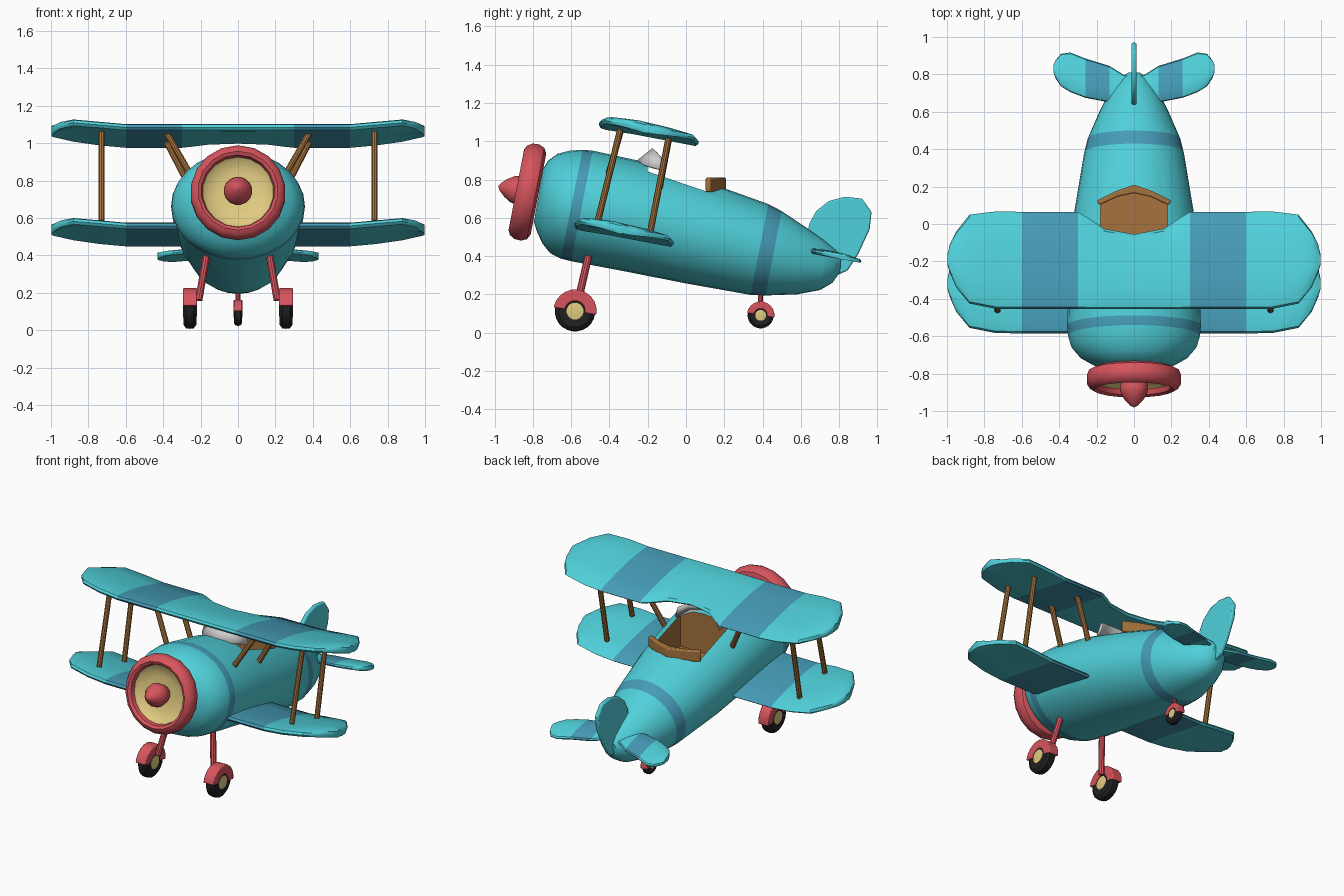
import bpy, bmesh, math
from mathutils import Vector

if "Cube" in bpy.data.objects:
    bpy.data.objects.remove(bpy.data.objects["Cube"])

def material(name, rgb):
    m = bpy.data.materials.new(name)
    m.diffuse_color = (*rgb, 1)
    m.use_nodes = True
    m.node_tree.nodes["Principled BSDF"].inputs["Base Color"].default_value = m.diffuse_color
    return m

TEAL = material("teal", (.08, .63, .70))
BLUE = material("stripe_blue", (.06, .33, .47))
RED = material("red", (.68, .09, .11))
CREAM = material("cream", (.75, .60, .22))
WOOD = material("wood", (.38, .17, .045))
BLACK = material("rubber", (.015, .015, .015))

def make(name, verts, faces, mats, idx=None):
    me = bpy.data.meshes.new(name)
    me.from_pydata([tuple(v) for v in verts], [], faces)
    for m in mats:
        me.materials.append(m)
    for i, p in enumerate(me.polygons):
        p.material_index = idx[i] if idx else 0
    bm = bmesh.new()
    bm.from_mesh(me)
    bmesh.ops.recalc_face_normals(bm, faces=bm.faces)
    bm.to_mesh(me)
    bm.free()
    ob = bpy.data.objects.new(name, me)
    bpy.context.collection.objects.link(ob)
    return ob

def loft(name, rings, mats, ring_mat=None):
    """Skin closed rings of equal size and cap both ends."""
    n = len(rings[0])
    verts = [v for r in rings for v in r]
    faces, idx = [], []
    for k in range(len(rings) - 1):
        for i in range(n):
            j = (i + 1) % n
            faces.append((k*n+i, k*n+j, (k+1)*n+j, (k+1)*n+i))
            idx.append(ring_mat(k) if ring_mat else 0)
    faces += [tuple(range(n)), tuple(range(len(verts) - n, len(verts)))]
    return make(name, verts, faces, mats, idx + [0, 0])

def lathe(name, origin, axis, profile, mat, seg=20):
    """Revolve (distance along axis, radius) pairs."""
    q = Vector(axis).to_track_quat('Z', 'Y')
    rings = []
    for s, r in profile:
        r = max(r, .001)
        rings.append([Vector(origin) + q @ Vector((r*math.cos(a), r*math.sin(a), s))
                      for a in (math.tau * (i + .5) / seg for i in range(seg))])
    return loft(name, rings, [mat])

def rod(name, a, b, r, mat):
    a, b = Vector(a), Vector(b)
    return lathe(name, a, b - a, [(0, r), ((b - a).length, r)], mat, 10)

def prism(name, outline, axis, lo, hi, mat, bevel=0):
    """Extrude a 2D outline along x (outline is y,z) or z (outline is x,y)."""
    put = (lambda p, h: (h, *p)) if axis == 'x' else (lambda p, h: (*p, h))
    ob = loft(name, [[put(p, lo) for p in outline], [put(p, hi) for p in outline]], [mat])
    if bevel:
        b = ob.modifiers.new("bevel", 'BEVEL')
        b.width, b.segments, b.limit_method = bevel, 2, 'ANGLE'
    return ob

def wing(name, half, y0, z0, slope, thick, stripe):
    """half: (x, front y, rear y, lift), from the centre to the tip."""
    section = [(0, 0), (.02, .35), (.08, .55), (.35, .75), (.7, .6), (.97, .3),
               (1, 0), (.97, -.3), (.7, -.3), (.35, -.3), (.08, -.4), (.02, -.3)]
    full = [(-x, f, r, d) for x, f, r, d in half[:0:-1]] + half
    rings = []
    for x, f, r, d in full:
        ring = []
        for t, h in section:
            y = f + (r - f) * t
            ring.append((x, y, z0 + d - slope * (y - y0) + h * thick))
        rings.append(ring)
    def band(k):
        mid = abs(full[k][0] + full[k+1][0]) / 2
        return int(stripe[0] < mid < stripe[1])
    return loft(name, rings, [TEAL, BLUE], band)

# Fuselage: top y, top z, bottom y, bottom z, half width of each tilted ring
stations = [(-.745, .86, -.795, .58, .16), (-.72, .90, -.78, .53, .22),
            (-.67, .935, -.75, .465, .29), (-.605, .951, -.71, .415, .335),
            (-.54, .955, -.655, .387, .353), (-.488, .951, -.60, .373, .358),
            (-.2, .888, -.32, .32, .347), (.1, .79, 0, .257, .322),
            (.43, .672, .337, .197, .266), (.50, .635, .415, .194, .247),
            (.62, .555, .58, .2, .185), (.72, .485, .70, .222, .13),
            (.78, .435, .765, .26, .085), (.81, .395, .805, .315, .035)]
SEG = 28
rings = []
for ty, tz, by, bz, w in stations:
    cy, cz, uy, uz = (ty+by)/2, (tz+bz)/2, (ty-by)/2, (tz-bz)/2
    rings.append([(w*math.sin(a), cy + uy*math.cos(a), cz + uz*math.cos(a))
                  for a in (math.tau * i / SEG for i in range(SEG))])
fuselage = loft("fuselage", rings, [TEAL, BLUE], lambda k: int(k in (4, 8)))

# Cockpit opening
cutter = prism("cockpit_cutter", [(-.18, -.2), (.18, -.2), (.18, .12), (.09, .16), (0, .18),
                                  (-.09, .16), (-.18, .12)], 'z', .62, 1.2, WOOD)
mod = fuselage.modifiers.new("cockpit", 'BOOLEAN')
mod.object, mod.operation, mod.solver = cutter, 'DIFFERENCE', 'EXACT'
mod.material_mode = 'TRANSFER'
bpy.context.view_layer.objects.active = fuselage
bpy.ops.object.modifier_apply(modifier="cockpit")
bpy.data.objects.remove(cutter)

# Wooden rim behind the cockpit
prism("cockpit_rim", [(-.2, .125), (-.1, .175), (0, .21), (.1, .175), (.2, .125), (.185, .1),
                      (.09, .145), (0, .165), (-.09, .145), (-.185, .1)], 'z', .735, .81, WOOD, .008)

# Windshield
low = [(-.17, -.13, .85), (-.11, -.22, .875), (0, -.26, .885), (.11, -.22, .875), (.17, -.13, .85)]
high = [(-.15, -.13, .915), (-.1, -.155, .945), (0, -.17, .957), (.1, -.155, .945), (.15, -.13, .915)]
shield = make("windshield", low + high, [(i, i+1, i+6, i+5) for i in range(4)], [])
sol = shield.modifiers.new("thickness", 'SOLIDIFY')
sol.thickness, sol.offset = .018, 0

# Wings
tip = [(.6, -.455, .065, 0), (.74, -.453, .067, .013), (.88, -.425, .05, .03),
       (.95, -.34, -.04, .03), (.985, -.26, -.11, .025), (.997, -.22, -.16, .022)]
wing("upper_wing", [(0, -.455, -.055, 0), (.16, -.455, -.025, 0), (.24, -.455, .03, 0),
                    (.3, -.455, .065, 0)] + tip, -.195, 1.035, .19, .045, (.3, .6))
wing("lower_wing", [(x, f - .13, r - .13, d) for x, f, r, d in
                    [(0, -.455, .065, 0), (.3, -.455, .065, 0)] + tip],
     -.325, .508, .19, .045, (.3, .6))

# Tailplane and fin
wing("tailplane", [(0, .66, .78, 0), (.06, .65, .80, 0), (.13, .65, .845, 0), (.26, .675, .885, 0),
                   (.34, .705, .917, 0), (.39, .735, .91, 0), (.42, .78, .875, 0),
                   (.43, .81, .85, 0)], .78, .40, .2, .03, (.13, .26))
prism("tail_fin", [(.63, .5), (.645, .57), (.68, .635), (.745, .687), (.83, .71), (.92, .70),
                   (.97, .63), (.96, .54), (.90, .41), (.845, .325), (.79, .30), (.7, .4)],
      'x', -.014, .014, TEAL, .008)

# Struts, main wheels and legs, on both sides
def wheel(name, x, y, z, r, w):
    ax = (1, 0, 0)
    lathe(name + "_tire", (x, y, z), ax, [(-w, r*.5), (-w, r*.8), (-w*.6, r*.97), (0, r),
                                          (w*.6, r*.97), (w, r*.8), (w, r*.5)], BLACK, 24)
    lathe(name + "_hub", (x, y, z), ax, [(-w*1.12, r*.25), (-w*1.05, r*.42), (w*1.05, r*.42),
                                         (w*1.12, r*.25)], CREAM, 16)
    arc = [math.radians(-10 + 18 * i) for i in range(11)]
    out = [(y + r*1.07*math.cos(a), z + r*1.07*math.sin(a)) for a in arc]
    out += [(y + r*.5*math.cos(a), z + r*.5*math.sin(a)) for a in reversed(arc)]
    prism(name + "_fender", out, 'x', x - w*1.12, x + w*1.12, RED, .006)

for side, s in (("left", -1), ("right", 1)):
    rod(side + "_front_strut", (s*.73, -.46, .585), (s*.73, -.34, 1.075), .017, WOOD)
    rod(side + "_rear_strut", (s*.73, -.19, .51), (s*.73, -.09, 1.02), .017, WOOD)
    rod(side + "_front_cabin_strut", (s*.23, -.415, .79), (s*.385, -.34, 1.06), .017, WOOD)
    rod(side + "_rear_cabin_strut", (s*.25, -.14, .75), (s*.385, -.09, 1.01), .017, WOOD)
    wheel(side + "_wheel", s*.257, -.58, .112, .106, .034)
    rod(side + "_leg", (s*.21, -.565, .16), (s*.168, -.51, .40), .02, RED)

# Tail wheel
wheel("tail_wheel", 0, .39, .09, .068, .021)
rod("tail_leg", (0, .39, .14), (0, .39, .22), .013, RED)

# Engine ring, dished face and spinner, tilted nose up
nose, axis = (0, -.83, .735), (0, -math.cos(.19), math.sin(.19))
lathe("engine_ring", nose, axis, [(-.06, .10), (-.06, .215), (-.045, .243), (-.015, .256),
      (.02, .254), (.046, .238), (.058, .215), (.048, .197), (.02, .19), (-.03, .185)], RED, 18)
lathe("engine_face", nose, axis, [(-.05, .19), (.025, .195), (0, .17), (-.015, .11), (-.02, .03)], CREAM, 18)
lathe("spinner", nose, axis, [(-.03, .05), (.02, .07), (.05, .077), (.08, .07), (.115, .047),
      (.142, .022), (.154, 0)], RED, 16)

# Smooth shading with crisp edges
bpy.ops.object.select_all(action='DESELECT')
for ob in bpy.context.scene.objects:
    ob.select_set(True)
bpy.context.view_layer.objects.active = fuselage
bpy.ops.object.shade_smooth_by_angle(angle=math.radians(35))
